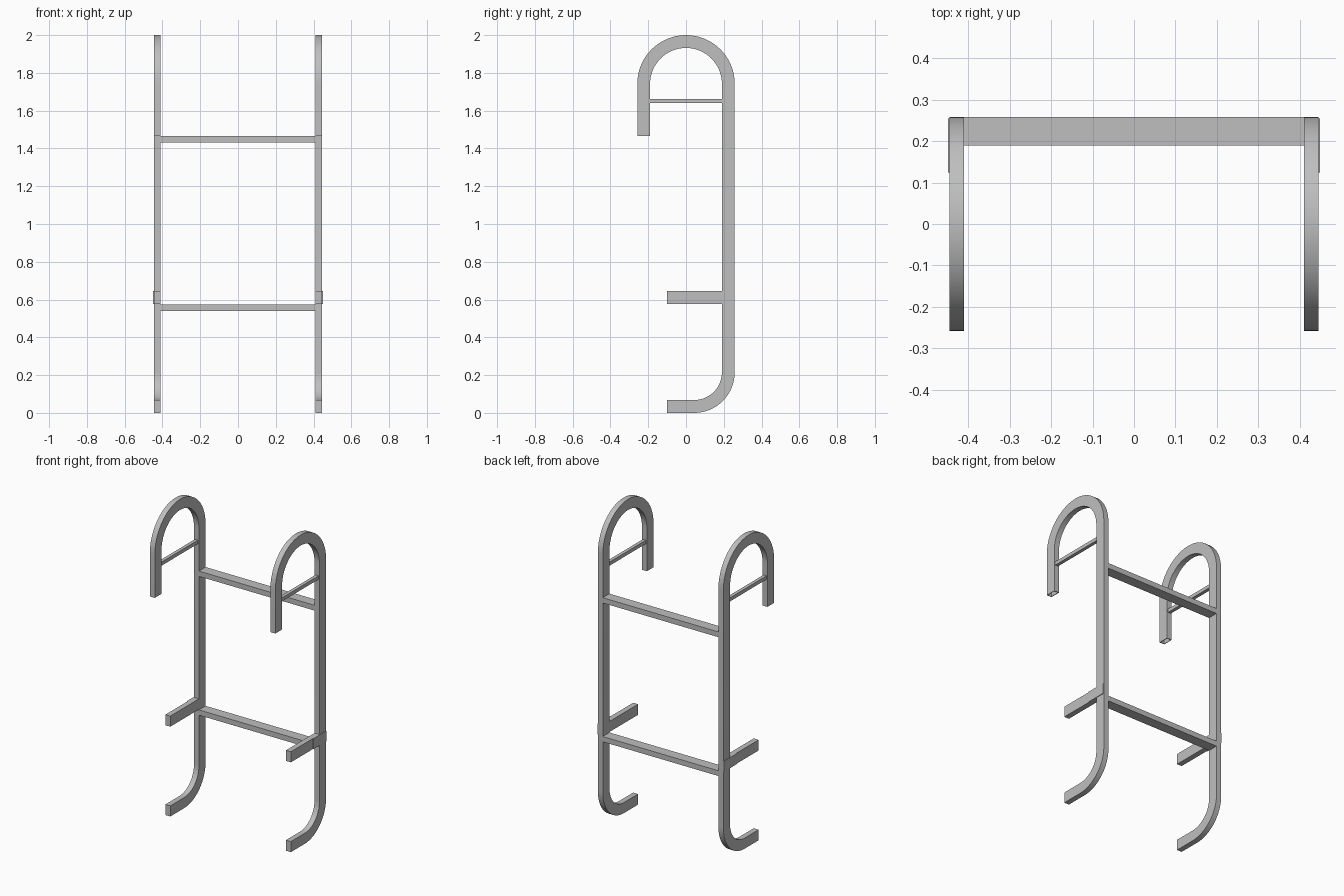
import bpy, bmesh, math
from mathutils import Vector

if "Cube" in bpy.data.objects:
    bpy.data.objects.remove(bpy.data.objects["Cube"])

GREY = (0.52, 0.52, 0.52, 1)
metal = bpy.data.materials.new("grey_metal")
metal.use_nodes = True
metal.diffuse_color = GREY
metal.node_tree.nodes["Principled BSDF"].inputs["Base Color"].default_value = GREY

X_IN, X_OUT = 0.411, 0.446      # rail inner and outer sides
R_OUT, R_IN = 0.258, 0.19       # top hook radii
TUBE = R_OUT - R_IN
WALL = 0.004


def finish(bm, name):
    bmesh.ops.recalc_face_normals(bm, faces=bm.faces)
    mesh = bpy.data.meshes.new(name)
    bm.to_mesh(mesh)
    bm.free()
    mesh.materials.append(metal)
    obj = bpy.data.objects.new(name, mesh)
    bpy.context.collection.objects.link(obj)
    return obj


def box(name, x, y, z):
    bm = bmesh.new()
    bmesh.ops.create_cube(bm, size=1)
    for v in bm.verts:
        v.co = Vector([(r[0] + r[1]) / 2 + c * (r[1] - r[0])
                       for r, c in zip((x, y, z), v.co)])
    return finish(bm, name)


def arc(cy, cz, start, end, steps):
    """Centre-line stations: arc centre, outward direction, offset flag."""
    for i in range(steps + 1):
        a = math.radians(start + (end - start) * i / steps)
        yield cy, cz, math.cos(a), math.sin(a)


def rail(name, side):
    # Pairs of (inner, outer) outline points from the foot to the hook tip
    foot_r = 0.215
    pairs = [((-0.1, TUBE), (-0.1, 0))]
    for cy, cz, c, s in arc(R_OUT - foot_r, foot_r, -90, 0, 16):
        r = foot_r - TUBE
        pairs.append(((cy + r * c, cz + r * s), (cy + foot_r * c, cz + foot_r * s)))
    for cy, cz, c, s in arc(0, 2 - R_OUT, 0, 180, 36):
        pairs.append(((cy + R_IN * c, cz + R_IN * s), (cy + R_OUT * c, cz + R_OUT * s)))
    pairs.append(((-R_IN, 1.465), (-R_OUT, 1.465)))

    bm = bmesh.new()
    rings = [[bm.verts.new((side * x, *p)) for x, p in
              ((X_IN, i), (X_OUT, i), (X_OUT, o), (X_IN, o))] for i, o in pairs]
    for a, b in zip(rings, rings[1:]):
        for k in range(4):
            n = (k + 1) % 4
            bm.faces.new((a[k], a[n], b[n], b[k]))
    bm.faces.new(rings[0])
    tip = bm.faces.new(rings[-1])
    bmesh.ops.recalc_face_normals(bm, faces=bm.faces)

    # Open tube mouth at the hook tip
    bmesh.ops.inset_region(bm, faces=[tip], thickness=WALL, use_even_offset=True)
    mouth = bmesh.ops.extrude_face_region(bm, geom=[tip])["geom"]
    bmesh.ops.translate(bm, vec=(0, 0, 0.25),
                        verts=[g for g in mouth if isinstance(g, bmesh.types.BMVert)])
    if tip.is_valid:
        bmesh.ops.delete(bm, geom=[tip], context="FACES_ONLY")
    obj = finish(bm, name)
    bpy.ops.object.select_all(action="DESELECT")
    obj.select_set(True)
    bpy.context.view_layer.objects.active = obj
    bpy.ops.object.shade_smooth_by_angle(angle=math.radians(30))


def sided(side, a, b):
    return sorted((side * a, side * b))


for side, label in ((1, "left"), (-1, "right")):
    rail(label + "_rail", side)
    mid = (X_IN + X_OUT) / 2
    # Thin brace across the hook
    box(label + "_hook_brace", sided(side, mid - 0.011, mid + 0.011),
        (-R_IN, R_IN), (1.64, 1.663))
    # Forward standoff and its outer joining plate
    box(label + "_standoff", sided(side, X_IN, X_OUT), (-0.1, R_IN), (0.577, 0.645))
    box(label + "_joining_plate", sided(side, X_OUT, X_OUT + WALL),
        (0.125, 0.255), (0.577, 0.645))

# Rungs between the rails
for name, z in (("lower_rung", 0.54), ("upper_rung", 1.432)):
    box(name, (-X_IN, X_IN), (R_IN, R_OUT), (z, z + 0.034))
